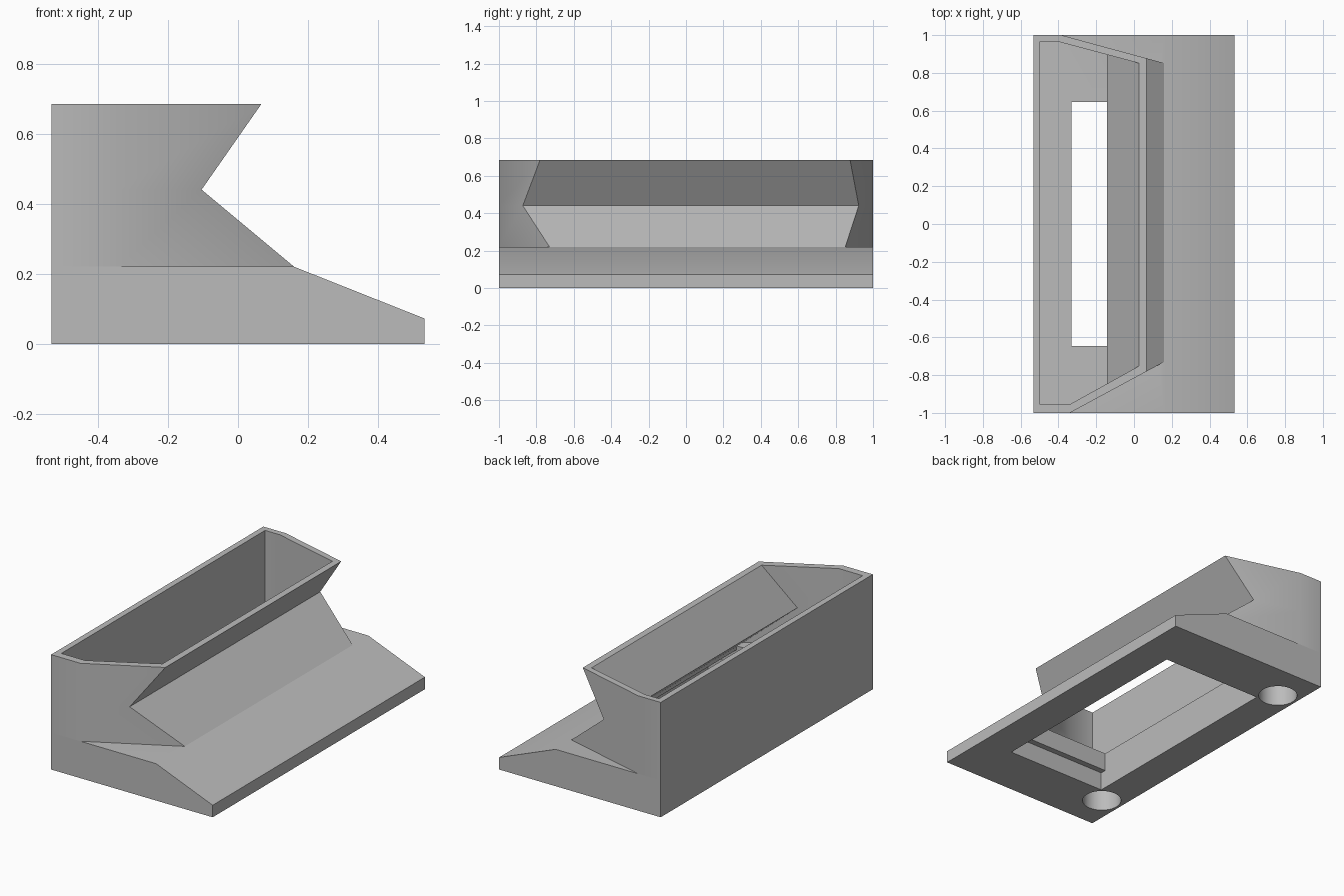
import bpy, bmesh, math
from mathutils import Matrix

if "Cube" in bpy.data.objects:
    bpy.data.objects.remove(bpy.data.objects["Cube"])

grey = bpy.data.materials.new("plain grey")
grey.diffuse_color = (0.5, 0.5, 0.5, 1)
grey.use_nodes = True
grey.node_tree.nodes["Principled BSDF"].inputs["Base Color"].default_value = grey.diffuse_color


def make_object(name, bm):
    bmesh.ops.recalc_face_normals(bm, faces=bm.faces)
    mesh = bpy.data.meshes.new(name)
    bm.to_mesh(mesh)
    bm.free()
    mesh.materials.append(grey)
    obj = bpy.data.objects.new(name, mesh)
    bpy.context.collection.objects.link(obj)
    return obj


def extrude_profile(name, profile, half):
    """Extrude an (x, z) profile along y from -half to half."""
    bm = bmesh.new()
    face = bm.faces.new([bm.verts.new((x, -half, z)) for x, z in profile])
    new = bmesh.ops.extrude_face_region(bm, geom=[face])["geom"]
    bmesh.ops.translate(bm, vec=(0, 2 * half, 0),
                        verts=[v for v in new if isinstance(v, bmesh.types.BMVert)])
    return make_object(name, bm)


def cylinder(name, x, y, radius, height):
    bm = bmesh.new()
    bmesh.ops.create_cone(bm, cap_ends=True, segments=40, radius1=radius,
                          radius2=radius, depth=2 * height,
                          matrix=Matrix.Translation((x, y, 0)))
    return make_object(name, bm)


def select(obj):
    bpy.ops.object.select_all(action="DESELECT")
    obj.select_set(True)
    bpy.context.view_layer.objects.active = obj


def cut(obj, cutter):
    mod = obj.modifiers.new("cut", "BOOLEAN")
    mod.operation, mod.solver, mod.object = "DIFFERENCE", "EXACT", cutter
    select(obj)
    bpy.ops.object.modifier_apply(modifier="cut")
    bpy.data.objects.remove(cutter)


# Base: wedge-fronted block
base = extrude_profile("base", [(-.533, 0), (.533, 0), (.533, .072),
                                (.16, .22), (-.533, .22)], 1)

# Opening through the base, its roof following the slope
cut(base, extrude_profile("opening_cutter", [
    (-.33, -.1), (.33, -.1), (.33, .11), (.12, .195), (.12, .3), (-.33, .3)], .645))

# Slightly longer recess at the underside
cut(base, extrude_profile("recess_cutter", [
    (-.33, -.1), (.33, -.1), (.33, .11), (-.33, .11)], .68))

# Two blind round sockets underneath
for y in (-.77, .77):
    cut(base, cylinder("socket_cutter", -.41, y, .108, .17))


def ring(bm, z, back, right, y_front, x_front, slope_front, y_rear, x_rear, slope_rear):
    """Six-sided outline at height z, tapering towards its right edge."""
    pts = [(back, y_front), (x_front, y_front),
           (right, y_front + slope_front * (right - x_front)),
           (right, y_rear - slope_rear * (right - x_rear)),
           (x_rear, y_rear), (back, y_rear)]
    return [bm.verts.new((x, y, z)) for x, y in pts]


def bridge(bm, a, b):
    for i in range(len(a)):
        j = (i + 1) % len(a)
        bm.faces.new((a[i], a[j], b[j], b[i]))


# Trough: open-topped thin wall with a pinched front
bm = bmesh.new()
outer = [ring(bm, z, -.533, r, -1, -.34, .54, 1, -.385, .272)
         for z, r in ((.22, .16), (.44, -.104), (.685, .067))]
inner = [ring(bm, z, -.497, r, -.955, -.34, .555, .965, -.40, .267)
         for z, r in ((.685, .027), (.44, -.143), (.22, .115))]
loops = outer + inner
for k in range(6):
    bridge(bm, loops[k], loops[(k + 1) % 6])
trough = make_object("trough", bm)

for obj in (base, trough):
    select(obj)
    bpy.ops.object.shade_smooth_by_angle(angle=math.radians(30))
